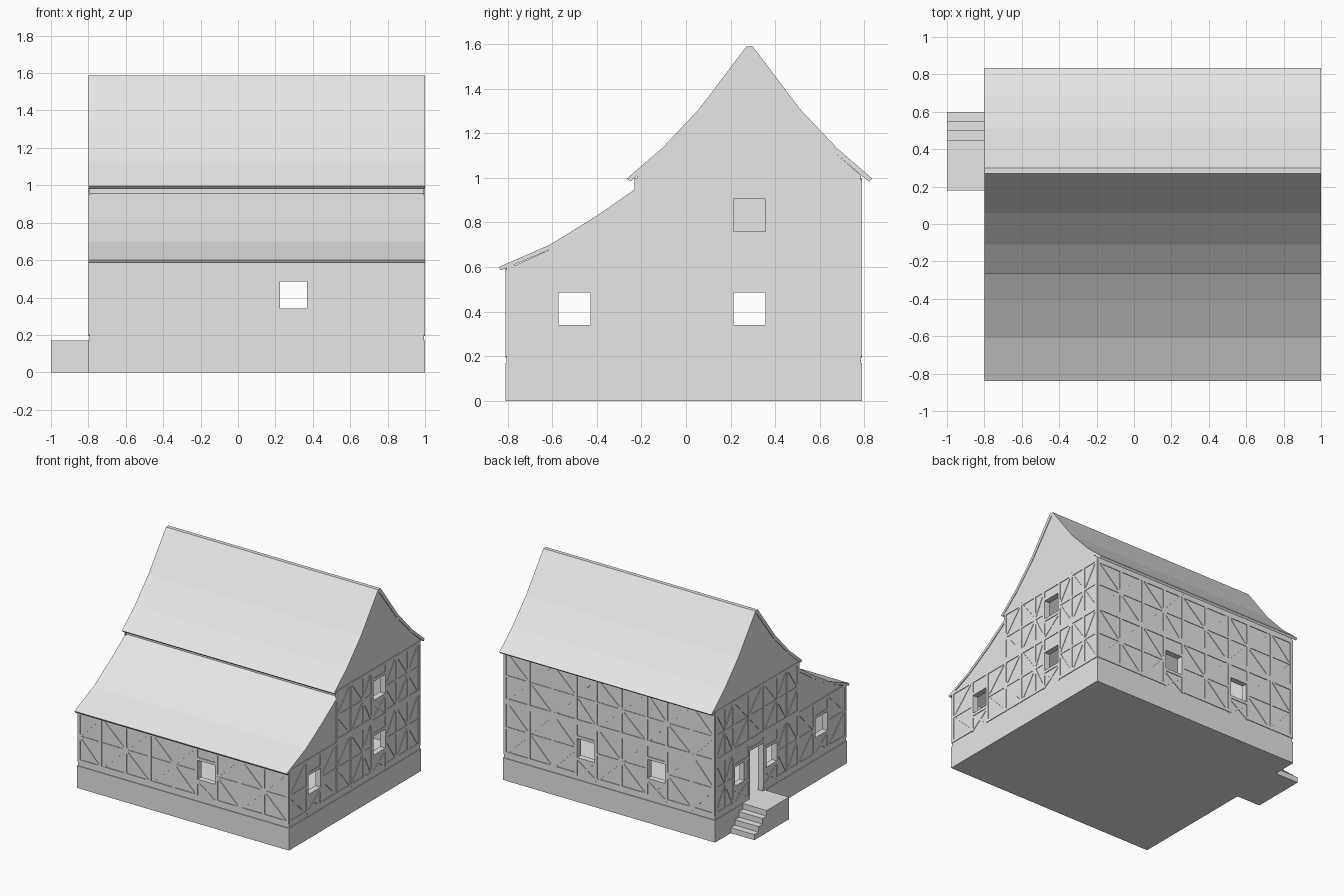
import bpy
from mathutils import Vector

cube = bpy.data.objects.get("Cube")
if cube:
    bpy.data.objects.remove(cube)

grey = bpy.data.materials.new("plain_grey")
grey.use_nodes = True
GREY = (0.8, 0.8, 0.8, 1)
grey.diffuse_color = GREY
grey.node_tree.nodes["Principled BSDF"].inputs["Base Color"].default_value = GREY

X0, X1 = -0.795, 0.995      # gable walls
Y0, Y1 = -0.805, 0.785      # eave walls
RIDGE, STEP = 0.285, -0.22  # ridge line, upper front wall
FLOOR, EAVE, LEAN = 0.17, 1.0, 0.6


def make(name, verts, faces):
    mesh = bpy.data.meshes.new(name)
    mesh.from_pydata(verts, [], faces)
    mesh.materials.append(grey)
    ob = bpy.data.objects.new(name, mesh)
    bpy.context.collection.objects.link(ob)
    return ob


def prism(name, profile, x0, x1):
    """Extrude a counter-clockwise (y, z) profile along x."""
    n = len(profile)
    verts = [(x, y, z) for x in (x0, x1) for y, z in profile]
    faces = [tuple(reversed(range(n))), tuple(range(n, 2 * n))]
    faces += [(i, (i + 1) % n, (i + 1) % n + n, i + n) for i in range(n)]
    return make(name, verts, faces)


def box(name, x0, x1, y0, y1, z0, z1):
    return prism(name, [(y0, z0), (y1, z0), (y1, z1), (y0, z1)], x0, x1)


def cut(target, cutter):
    mod = target.modifiers.new("cut", "BOOLEAN")
    mod.operation, mod.solver, mod.object = "DIFFERENCE", "EXACT", cutter
    bpy.context.view_layer.objects.active = target
    bpy.ops.object.modifier_apply(modifier=mod.name)
    bpy.data.objects.remove(cutter)


# Roof curves: lower and upper edge of each slope
half_out = [(0.55, 0.997), (0.395, 1.13), (0.225, 1.31), (0.015, 1.588)]
half_in = [(0.535, 0.983), (0.385, 1.11), (0.207, 1.295), (0, 1.563)]


def mirrored(half):
    left = [(RIDGE - d, z) for d, z in half]
    right = [(RIDGE + d, z) for d, z in reversed(half) if d > 0]
    return left + right


main_out, main_in = mirrored(half_out), mirrored(half_in)
lean_out = [(-0.84, 0.6), (-0.61, 0.7), (-0.4, 0.83), (STEP, 0.955)]
lean_in = [(-0.83, 0.585), (-0.6, 0.683), (-0.39, 0.81), (STEP, 0.928)]
prism("main_roof", main_in + main_out[::-1], -0.8, 1.0)
prism("lean_to_roof", lean_in + lean_out[::-1], -0.8, 1.0)

# Stone plinth
box("plinth", -0.8, 1.0, -0.81, 0.79, 0, FLOOR)

# Hollow wall shell under both roofs
outer = [(Y0, FLOOR), (Y1, FLOOR), (Y1, 1.01)] + main_in[-2:0:-1]
outer += [(STEP, 1.01), (STEP, 0.93)] + lean_in[-2:0:-1] + [(Y0, 0.59)]
walls = prism("walls", outer, X0, X1)
T = 0.04
inner = [(Y0 + T, 0.1), (Y1 - T, 0.1), (Y1 - T, 0.98), (RIDGE + 0.2, 1.25),
         (RIDGE, 1.5), (RIDGE - 0.2, 1.25), (STEP + T, 1.0), (STEP + T, 0.9),
         (-0.4, 0.76), (Y0 + T, 0.56)]
cut(walls, prism("room", inner, X0 + T, X1 - T))

# Openings as (centre along wall, bottom, top, half width)
LOW, HIGH, W = (0.34, 0.485), (0.76, 0.905), 0.0725
front_open = [(0.297, *LOW, W)]
back_open = [(0.297, *LOW, W), (-0.3, *LOW, W)]
right_open = [(-0.5, *LOW, W), (RIDGE, *LOW, W), (RIDGE, *HIGH, W)]
left_open = [(-0.5, *LOW, W), (0.1, *LOW, 0.06), (0.49, *LOW, 0.06),
             (RIDGE, FLOOR - 0.02, 0.54, 0.08)]
for y, opens in ((Y0, front_open), (Y1, back_open)):
    for c, lo, hi, w in opens:
        cut(walls, box("opening", c - w, c + w, y - 0.1, y + 0.1, lo, hi))
for x, opens in ((X0, left_open), (X1, right_open)):
    for c, lo, hi, w in opens:
        cut(walls, box("opening", x - 0.1, x + 0.1, c - w, c + w, lo, hi))


# Timber framing
class Frame:
    """Collects flat beams on one wall plane into a single object."""

    def __init__(self, axis, plane, out):
        self.axis, self.plane, self.out = axis, plane, out
        self.verts, self.faces = [], []

    def beam(self, a, b, width=0.022, proud=0.005):
        a, b = Vector(a), Vector(b)
        d = (b - a).normalized() * width / 2
        side = Vector((-d.y, d.x))
        quad = [a + side, a - side, b - side, b + side]
        base = len(self.verts)
        for depth in (-0.004, proud):
            p = self.plane + self.out * depth
            for u, z in quad:
                self.verts.append((p, u, z) if self.axis == "x" else (u, p, z))
        rings = [(i, (i + 1) % 4, (i + 1) % 4 + 4, i + 4) for i in range(4)]
        for f in [(3, 2, 1, 0), (4, 5, 6, 7)] + rings:
            self.faces.append(tuple(base + i for i in f))

    def storey(self, posts, z0, z1, opens):
        """Posts, rails and chevron braces between two levels."""
        mid = (z0 + z1) / 2
        for u in posts:
            self.beam((u, z0), (u, z1))
        for i, (a, b) in enumerate(zip(posts, posts[1:])):
            self.beam((a, z1 - 0.011), (b, z1 - 0.011))
            hits = [o for o in opens if a < o[0] < b and z0 - 0.1 < o[1] < z1]
            if hits:
                c, lo, hi, w = hits[0]
                self.beam((a, hi + 0.011), (b, hi + 0.011))
                if lo > z0 + 0.05:
                    self.beam((a, lo - 0.011), (b, lo - 0.011))
                    self.beam((a, z0), (b, lo - 0.02), 0.016, 0.004)
                    self.beam((b, z0), (a, lo - 0.02), 0.016, 0.0035)
                continue
            self.beam((a, z0 + 0.011), (b, z0 + 0.011))
            self.beam((a, mid), (b, mid), 0.018, 0.004)
            lean_a, lean_b = (a, b) if i % 2 else (b, a)
            self.beam((lean_a, z0), (lean_b, mid), 0.018, 0.0035)
            self.beam((lean_b, mid), (lean_a, z1), 0.018, 0.0035)

    def finish(self, name):
        import bmesh
        ob = make(name, self.verts, self.faces)
        bm = bmesh.new()
        bm.from_mesh(ob.data)
        bmesh.ops.recalc_face_normals(bm, faces=bm.faces)
        bm.to_mesh(ob.data)
        bm.free()


SILL, FLOOR2 = 0.2, 0.61
frame = Frame("y", Y0, -1)
front_posts = [X0 + 0.011, -0.6, -0.39, -0.18, 0.02, 0.213, 0.381, 0.58, 0.78, X1 - 0.011]
frame.storey(front_posts, SILL, 0.59, front_open)
frame.finish("front_timbers")

frame = Frame("y", Y1, 1)
back_posts = [X0 + 0.011, -0.6, -0.385, -0.215, 0, 0.213, 0.381, 0.58, 0.78, X1 - 0.011]
frame.storey(back_posts, SILL, FLOOR2, back_open)
frame.storey(back_posts, FLOOR2, 0.99, [])
frame.finish("back_timbers")

lean_posts = [Y0 + 0.011, -0.584, -0.416, STEP]
for name, x, out, opens, posts in (
        ("left_timbers", X0, -1, left_open, [STEP, -0.09, 0.03, 0.194, 0.376, 0.56, 0.66, Y1 - 0.011]),
        ("right_timbers", X1, 1, right_open, [STEP, -0.05, 0.1, 0.201, 0.369, 0.5, 0.64, Y1 - 0.011])):
    frame = Frame("x", x, out)
    frame.storey(lean_posts, SILL, FLOOR2, opens)
    frame.storey(posts, SILL, FLOOR2, opens)
    frame.storey(posts, FLOOR2, EAVE, opens)
    frame.finish(name)

# Entrance landing with steps going down towards the back
rise = FLOOR / 4
steps = [(0.18, 0), (0.6, 0)]
for i in range(4):
    y = 0.6 - 0.05 * i
    steps += [(y, rise * (i + 1)), (y - 0.05, rise * (i + 1))]
steps[-1] = (0.18, FLOOR)
prism("entrance_steps", steps, -1.0, -0.8)
